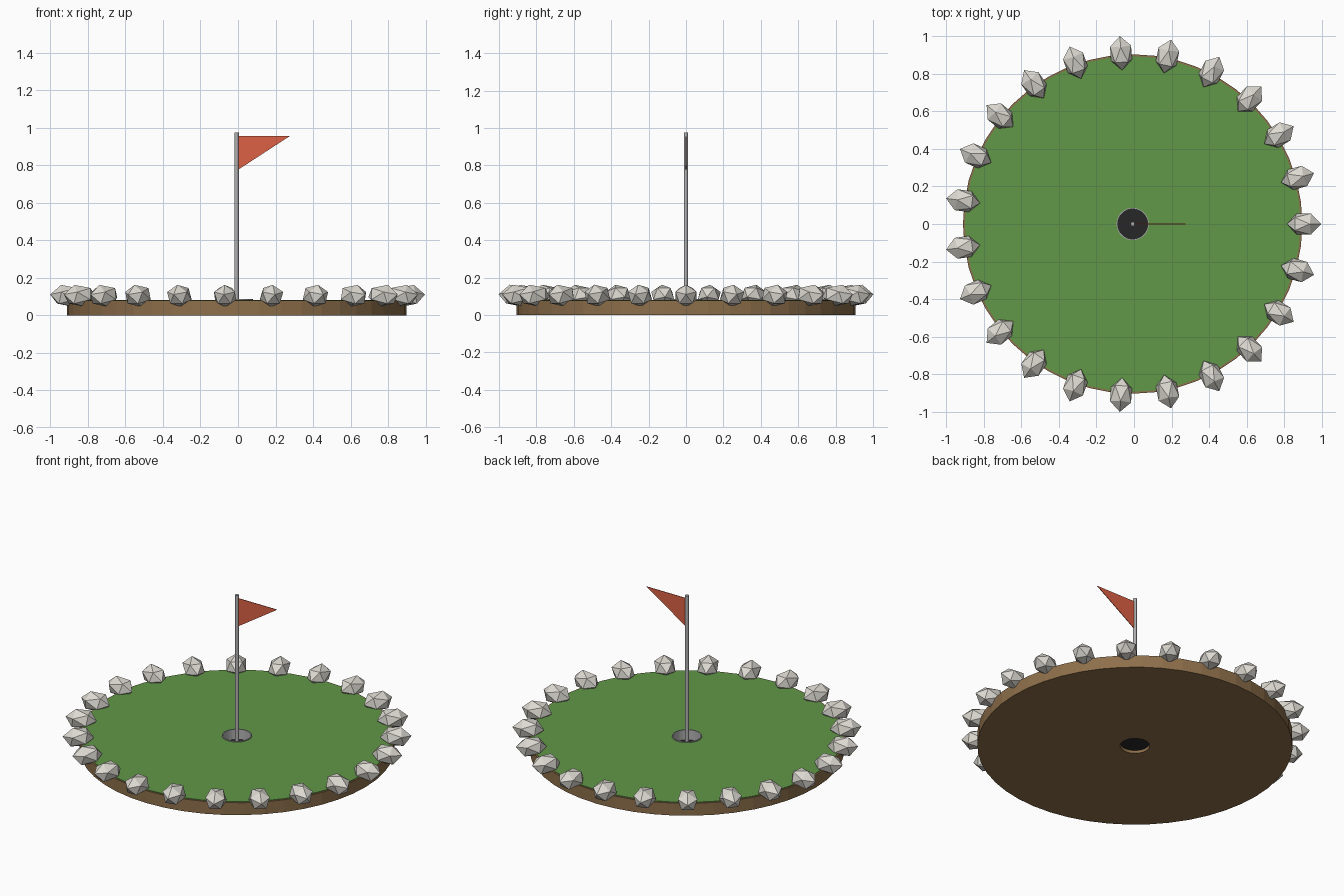
import bpy, bmesh, math
from mathutils import Matrix

if "Cube" in bpy.data.objects:
    bpy.data.objects.remove(bpy.data.objects["Cube"])

CX = -0.007  # centre of the green


def material(name, col):
    m = bpy.data.materials.new(name)
    m.diffuse_color = (*col, 1)
    m.use_nodes = True
    m.node_tree.nodes["Principled BSDF"].inputs["Base Color"].default_value = m.diffuse_color
    return m


def finish(name, bm, mat=None):
    me = bpy.data.meshes.new(name)
    bm.to_mesh(me)
    bm.free()
    ob = bpy.data.objects.new(name, me)
    bpy.context.collection.objects.link(ob)
    if mat:
        me.materials.append(mat)
    return ob


def lathe(name, profile, segs, mat=None, closed=False):
    """Revolve (radius, z) points about the vertical axis."""
    bm = bmesh.new()
    rings = [[bm.verts.new((CX + r * math.cos(a), r * math.sin(a), z))
              for a in (2 * math.pi * i / segs for i in range(segs))]
             for r, z in profile]
    pairs = list(zip(rings, rings[1:]))
    if closed:
        pairs.append((rings[-1], rings[0]))
    for a, b in pairs:
        for i in range(segs):
            j = (i + 1) % segs
            bm.faces.new((a[i], a[j], b[j], b[i]))
    if not closed:  # cap solid ends
        bm.faces.new(rings[0][::-1])
        bm.faces.new(rings[-1])
    bmesh.ops.recalc_face_normals(bm, faces=bm.faces)
    return finish(name, bm, mat)


soil = material("soil", (0.27, 0.16, 0.07))
grass = material("grass", (0.12, 0.31, 0.065))
black = material("hole_black", (0.02, 0.02, 0.022))
stone = material("stone", (0.72, 0.70, 0.64))
red = material("flag_red", (0.72, 0.12, 0.06))
metal = material("metal", (0.45, 0.45, 0.45))

# Earth base and grass top, both with the hole left open
lathe("earth_base", [(0.085, 0), (0.905, 0), (0.905, 0.078), (0.085, 0.078)], 48, soil, True)
lathe("grass_top", [(0.085, 0.076), (0.895, 0.076), (0.895, 0.081), (0.085, 0.081)], 48, grass, True)

# Cup lining and its dark floor
lathe("cup_lining", [(0.080, 0.02), (0.086, 0.02), (0.086, 0.086), (0.080, 0.086)], 32, metal, True)
lathe("cup_floor", [(0.083, 0.017), (0.083, 0.022)], 32, black)

# Flag pole
lathe("flag_pole", [(0.011, 0.02), (0.011, 0.975)], 12, metal)

# Pennant
bm = bmesh.new()
corners = [(0.003, 0.955), (0.275, 0.955), (0.003, 0.778)]
front, back = ([bm.verts.new((x, y, z)) for x, z in corners] for y in (-0.002, 0.002))
bm.faces.new(front)
bm.faces.new(back[::-1])
for i in range(3):
    j = (i + 1) % 3
    bm.faces.new((front[i], back[i], back[j], front[j]))
bmesh.ops.recalc_face_normals(bm, faces=bm.faces)
finish("pennant", bm, red)

# Ring of border stones: stretched icosahedra pointing outwards
for i in range(23):
    bm = bmesh.new()
    bmesh.ops.create_icosphere(bm, subdivisions=1, radius=1)
    m = (Matrix.Translation((CX, 0, 0))
         @ Matrix.Rotation(2 * math.pi * i / 23, 4, 'Z')
         @ Matrix.Translation((0.913, 0, 0.104))
         @ Matrix.Diagonal((0.092, 0.066, 0.062, 1))
         @ Matrix.Rotation(math.radians(20), 4, 'Y'))
    bm.transform(m)
    finish(f"border_stone_{i + 1}", bm, stone)
